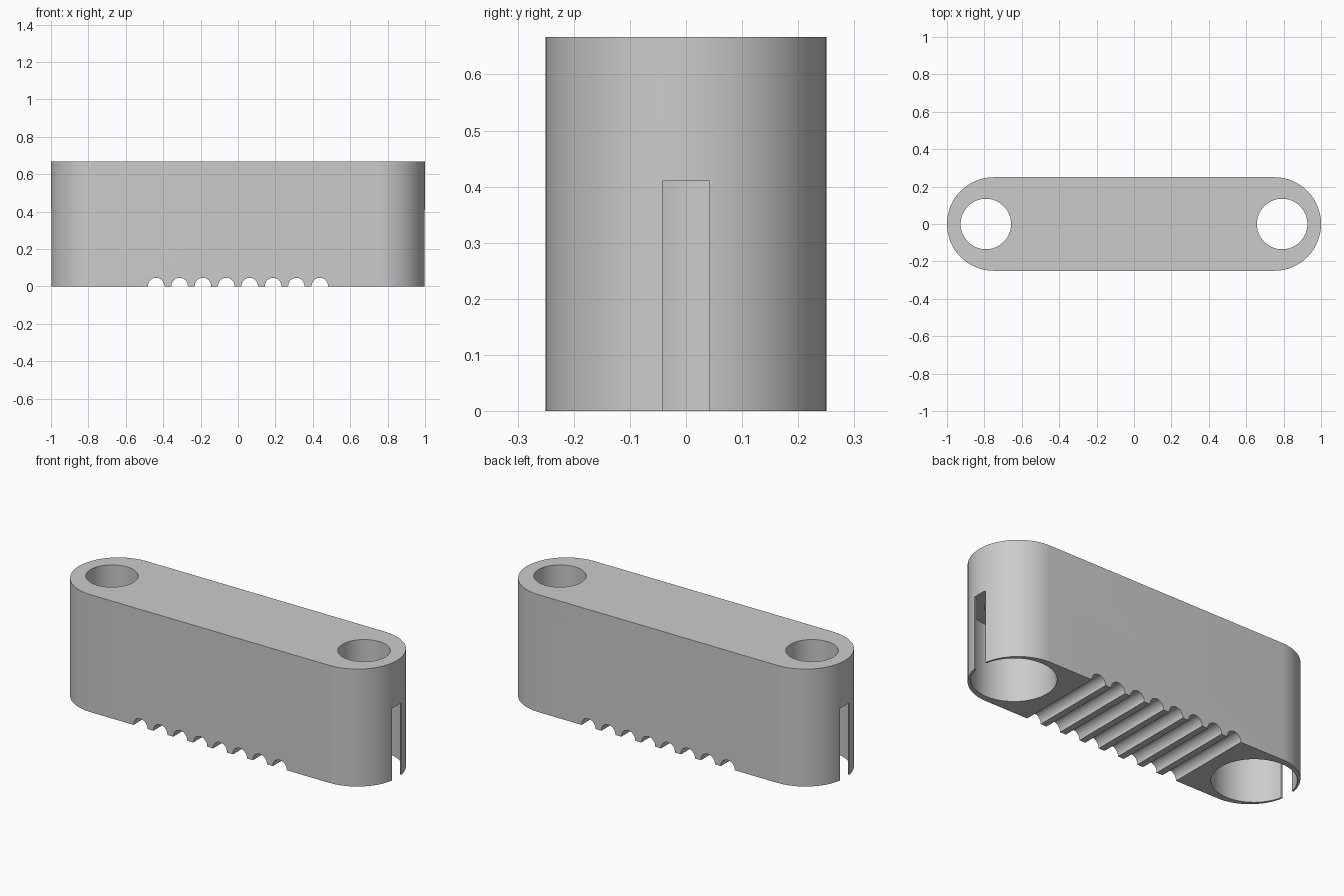
import bpy
import bmesh
from math import cos, sin, pi
from mathutils import Matrix

cube = bpy.data.objects.get("Cube")
if cube:
    bpy.data.objects.remove(cube, do_unlink=True)

HEIGHT, RADIUS, END_X = 0.667, 0.25, 0.75

grey = bpy.data.materials.new("plain grey")
grey.use_nodes = True
colour = (0.6, 0.6, 0.6, 1)
grey.diffuse_color = colour
grey.node_tree.nodes["Principled BSDF"].inputs["Base Color"].default_value = colour


def make_object(name, bm):
    bmesh.ops.recalc_face_normals(bm, faces=bm.faces)
    mesh = bpy.data.meshes.new(name)
    bm.to_mesh(mesh)
    bm.free()
    mesh.materials.append(grey)
    obj = bpy.data.objects.new(name, mesh)
    bpy.context.collection.objects.link(obj)
    return obj


def cylinder(name, radius, depth, centre, sides, along_y=False):
    bm = bmesh.new()
    turn = Matrix.Rotation(pi / 2 if along_y else 0, 4, 'X')
    bmesh.ops.create_cone(bm, cap_ends=True, segments=sides, radius1=radius,
                          radius2=radius, depth=depth,
                          matrix=Matrix.Translation(centre) @ turn)
    return make_object(name, bm)


def box(name, size, centre):
    bm = bmesh.new()
    bmesh.ops.create_cube(bm, size=1, matrix=Matrix.Translation(centre) @ Matrix.Diagonal((*size, 1)))
    return make_object(name, bm)


# Body: round-ended outline extruded upwards
bm = bmesh.new()
steps = 32
outline = []
for side, start in ((1, -pi / 2), (-1, pi / 2)):
    for i in range(steps + 1):
        a = start + pi * i / steps
        outline.append(bm.verts.new((side * END_X + RADIUS * cos(a), RADIUS * sin(a), 0)))
base = bm.faces.new(outline)
top = bmesh.ops.extrude_face_region(bm, geom=[base])
bmesh.ops.translate(bm, vec=(0, 0, HEIGHT),
                    verts=[v for v in top["geom"] if isinstance(v, bmesh.types.BMVert)])
body = make_object("link_body", bm)

# Cutters: stepped hole and end slot at each end, grooves across the underside
cutters = []
for side in (-1, 1):
    cutters.append(cylinder("wide_hole_cutter", 0.214, 0.82, (side * 0.777, 0, 0), 64))
    cutters.append(cylinder("narrow_hole_cutter", 0.135, 1.0, (side * 0.792, 0, 0.6), 64))
    cutters.append(box("slot_cutter", (0.3, 0.084, 0.82), (side * 0.95, 0, 0)))
for i in range(8):
    cutters.append(cylinder("groove_cutter", 0.044, 1, ((i - 3.5) * 0.125, 0, 0.002), 32, True))

bpy.context.view_layer.objects.active = body
for cutter in cutters:
    cutter.hide_render = True
    cut = body.modifiers.new("cut", 'BOOLEAN')
    cut.operation = 'DIFFERENCE'
    cut.solver = 'EXACT'
    cut.object = cutter
    bpy.ops.object.modifier_apply(modifier=cut.name)
    bpy.data.objects.remove(cutter, do_unlink=True)

bpy.ops.object.select_all(action='DESELECT')
body.select_set(True)
bpy.ops.object.shade_smooth_by_angle(angle=pi / 6)
